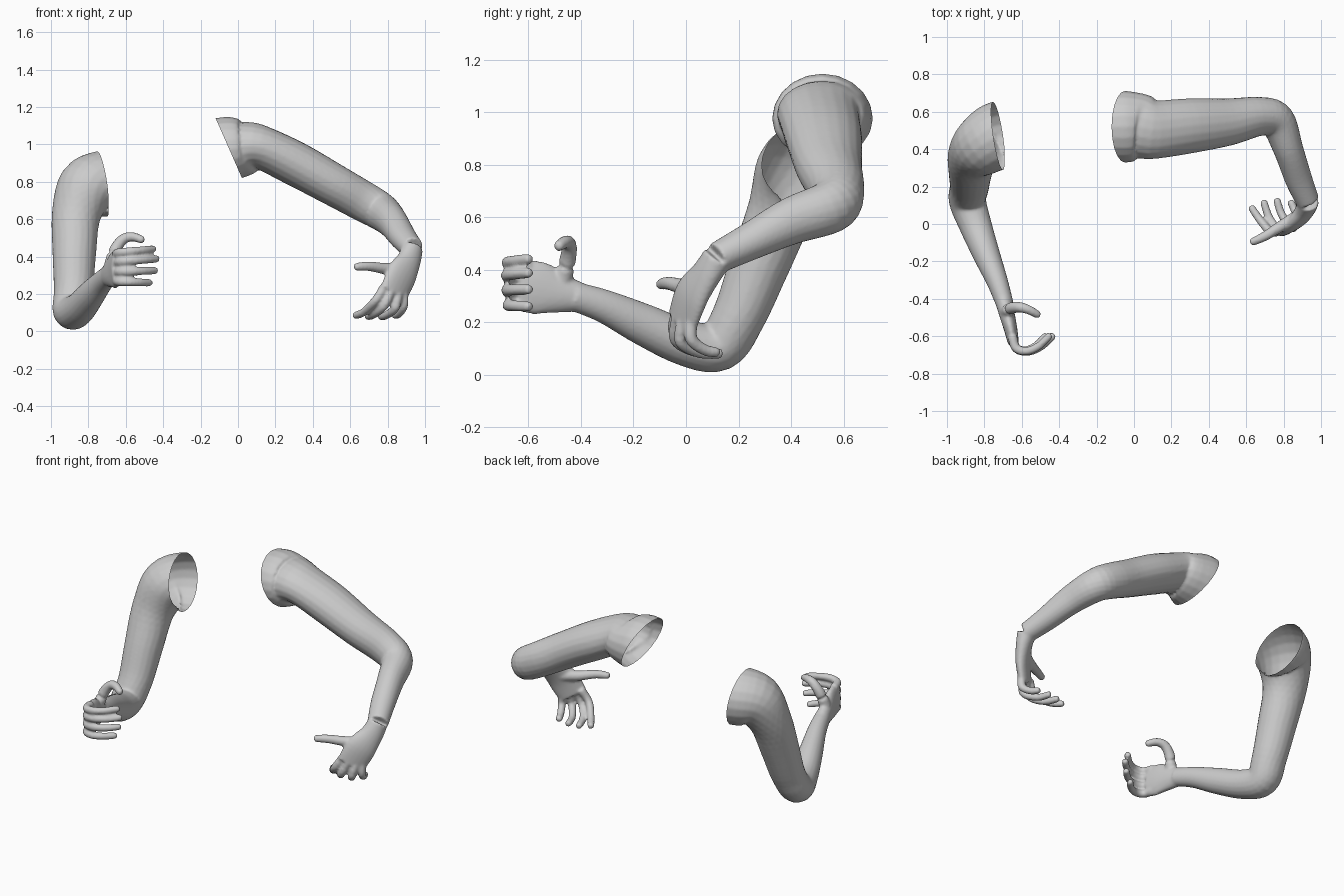
import bpy, bmesh, math
from mathutils import Vector

if "Cube" in bpy.data.objects:
    bpy.data.objects.remove(bpy.data.objects["Cube"])


def spline(pts, steps=5):
    """Catmull-Rom through (x, y, z, ru, rv) sections."""
    out = []
    for i in range(len(pts) - 1):
        p = [pts[max(0, min(len(pts) - 1, i + k))] for k in (-1, 0, 1, 2)]
        for s in range(steps):
            t = s / steps
            out.append([0.5 * (2 * b + (c - a) * t + (2 * a - 5 * b + 4 * c - d) * t * t
                               + (3 * b - a - 3 * c + d) * t ** 3)
                        for a, b, c, d in zip(*p)])
    out.append(list(pts[-1]))
    return out


def loft(bm, pts, hint=(0, 0, 1), sides=20):
    """Closed tube with elliptical sections; ru lies along the hint direction."""
    secs = spline(pts)
    rings = []
    for i, s in enumerate(secs):
        c = Vector(s[:3])
        a, b = secs[max(i - 1, 0)], secs[min(i + 1, len(secs) - 1)]
        t = (Vector(b[:3]) - Vector(a[:3])).normalized()
        u = Vector(hint)
        u = (u - t * u.dot(t)).normalized()
        v = t.cross(u)
        rings.append([bm.verts.new(c + u * s[3] * math.cos(k) + v * s[4] * math.sin(k))
                      for k in (2 * math.pi * j / sides for j in range(sides))])
    for r, q in zip(rings, rings[1:]):
        for j in range(sides):
            k = (j + 1) % sides
            bm.faces.new((r[j], r[k], q[k], q[j]))
    bm.faces.new(rings[0][::-1])
    bm.faces.new(rings[-1])


def digit(bm, path, r0, r1):
    """Tapered finger with a rounded tip."""
    n = len(path) - 1
    pts = [(*p, r0 + (r1 - r0) * i / n, r0 + (r1 - r0) * i / n) for i, p in enumerate(path)]
    d = (Vector(path[-1]) - Vector(path[-2])).normalized()
    tip = Vector(path[-1]) + d * r1 * 0.7
    pts.append((*tip, r1 * 0.55, r1 * 0.55))
    loft(bm, pts, (0.31, 0.2, 0.93), 12)


def make_arm(name, arm, palm, palm_hint, fingers, thumb, cut_co, cut_no):
    bm = bmesh.new()
    loft(bm, arm)
    loft(bm, palm, palm_hint)
    for f in fingers:
        digit(bm, f, 0.026, 0.020)
    digit(bm, thumb, 0.036, 0.021)
    bmesh.ops.recalc_face_normals(bm, faces=bm.faces)
    src = bpy.data.meshes.new(name)
    bm.to_mesh(src)
    bm.free()
    ob = bpy.data.objects.new(name, src)
    bpy.context.collection.objects.link(ob)
    # fuse into one skin
    m = ob.modifiers.new("fuse", 'REMESH')
    m.mode = 'VOXEL'
    m.voxel_size = 0.008
    m = ob.modifiers.new("soften", 'SMOOTH')
    m.factor = 0.5
    m.iterations = 5
    dg = bpy.context.evaluated_depsgraph_get()
    mesh = bpy.data.meshes.new_from_object(ob.evaluated_get(dg))
    ob.modifiers.clear()
    ob.data = mesh
    # open shoulder end
    bm = bmesh.new()
    bm.from_mesh(mesh)
    vs = [v for v in bm.verts if v.co.y > 0.2]
    es = [e for e in bm.edges if all(v.co.y > 0.2 for v in e.verts)]
    fs = [f for f in bm.faces if all(v.co.y > 0.2 for v in f.verts)]
    bmesh.ops.bisect_plane(bm, geom=vs + es + fs, plane_co=cut_co, plane_no=cut_no,
                           clear_outer=True)
    for f in bm.faces:
        f.smooth = True
    bm.to_mesh(mesh)
    bm.free()


# bent arm with cupped hand
arm = [(-.62, .47, .79, .18, .19), (-.72, .47, .79, .178, .187), (-.81, .42, .76, .16, .165),
       (-.865, .36, .62, .127, .132), (-.875, .28, .42, .115, .117), (-.88, .20, .22, .102, .105),
       (-.89, .125, .11, .097, .10), (-.85, 0, .12, .088, .088), (-.79, -.16, .19, .08, .073),
       (-.73, -.31, .26, .064, .057), (-.69, -.43, .30, .056, .047)]
palm = [(-.70, -.40, .295, .055, .045), (-.68, -.48, .31, .076, .042),
        (-.66, -.56, .33, .102, .036), (-.645, -.635, .337, .095, .03)]
curl = [(-.65, -.60), (-.63, -.665), (-.57, -.682), (-.50, -.655), (-.44, -.60)]
fingers = []
for z0, z1, k in ((.415, .44, .93), (.368, .388, 1.02), (.318, .325, .98), (.268, .26, .84)):
    fingers.append([(-.65 + (x + .65) * k, -.60 + (y + .60) * (.6 + .4 * k), z0 + (z1 - z0) * i / 4)
                    for i, (x, y) in enumerate(curl)])
thumb = [(-.68, -.47, .36), (-.655, -.45, .44), (-.61, -.445, .495),
         (-.56, -.46, .505), (-.515, -.485, .49)]
make_arm("bent_arm", arm, palm, (0, 0, 1), fingers, thumb, (-.725, .45, .80), (1, .15, .15))

# raised arm with drooping open hand
arm = [(-.18, .52, .97, .16, .18), (-.05, .52, .975, .172, .192), (.03, .52, .98, .152, .178),
       (.11, .505, .988, .118, .157), (.30, .525, .90, .119, .147), (.50, .545, .79, .113, .127),
       (.67, .575, .695, .108, .105), (.765, .55, .64, .102, .097), (.825, .40, .585, .09, .08),
       (.88, .24, .505, .071, .073), (.93, .12, .445, .06, .063)]
palm = [(.93, .12, .445, .06, .058), (.915, .075, .38, .07, .047),
        (.875, .02, .30, .092, .04), (.83, -.015, .20, .088, .032)]
fingers = [
    [(.785, -.03, .24), (.735, -.045, .165), (.675, .02, .105), (.63, .085, .085)],
    [(.82, -.03, .22), (.78, -.04, .135), (.725, .03, .09), (.695, .115, .08)],
    [(.855, -.01, .20), (.84, -.02, .125), (.79, .05, .085), (.765, .125, .08)],
    [(.885, .02, .20), (.885, .02, .135), (.86, .07, .095), (.84, .115, .085)]]
thumb = [(.875, .04, .335), (.79, -.01, .335), (.70, -.065, .348), (.635, -.095, .345)]
make_arm("raised_arm", arm, palm, (-.11, -.075, .06), fingers, thumb, (-.045, .52, .97), (-1, 0, -.44))
